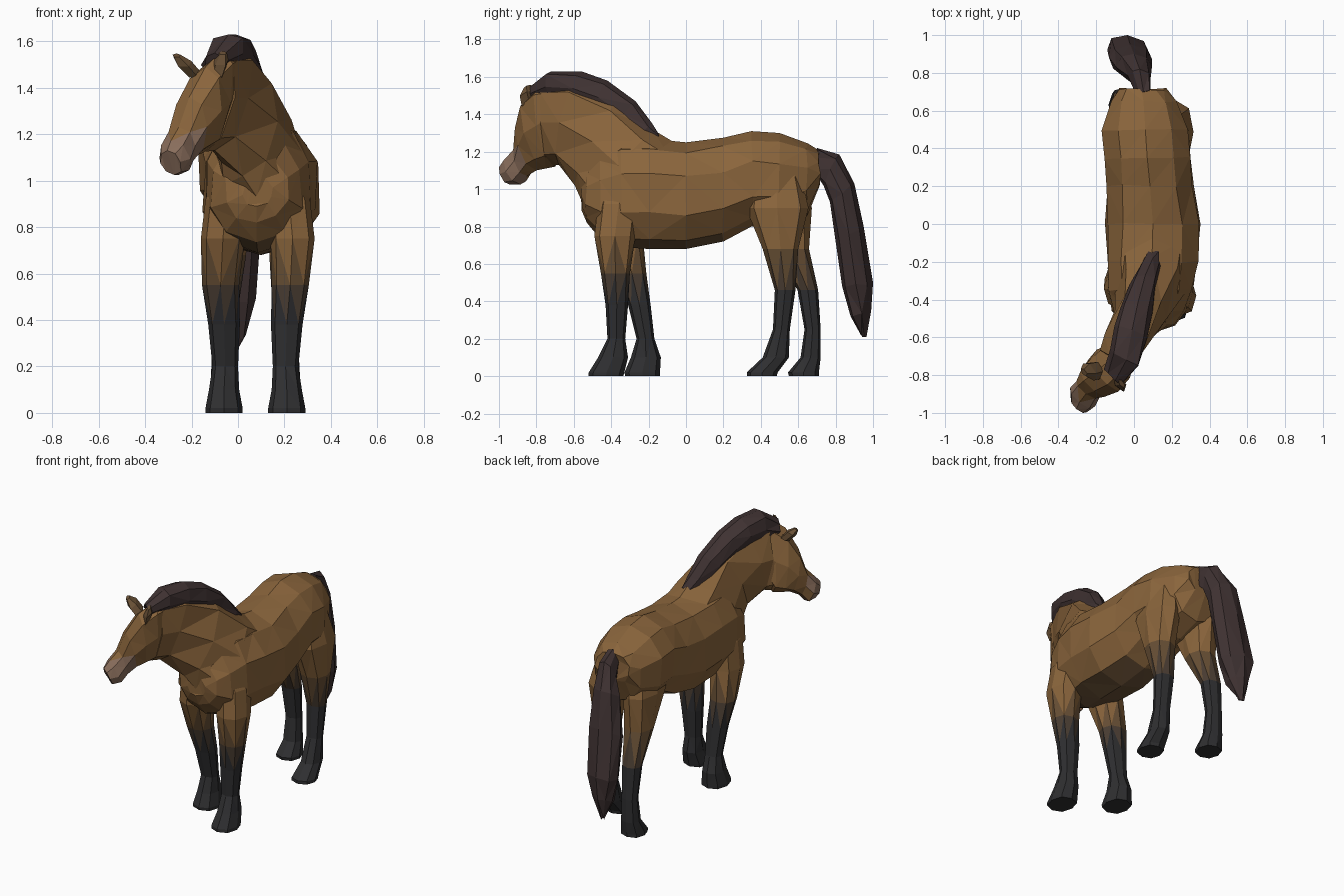
import bpy, bmesh, math, random
from mathutils import Vector

random.seed(4)


def mat(name, r, g, b):
    m = bpy.data.materials.new(name)
    m.diffuse_color = (r, g, b, 1)
    return m


COAT = mat("coat", .255, .13, .045)
SHADE = mat("coat_shade", .14, .08, .036)
DUSK = mat("coat_dusk", .07, .048, .033)
DARK = mat("dark_leg", .028, .028, .030)
HAIR = mat("hair", .05, .032, .032)
NOSE = mat("muzzle", .26, .16, .11)
MATS = [COAT, SHADE, DUSK, DARK, HAIR, NOSE]


def loft(name, rings, pick, n=8, power=.9, jitter=0.0):
    """rings: (top point, bottom point, half width, yaw degrees)"""
    bm = bmesh.new()
    loops = []
    for top, bot, w, yaw in rings:
        t, b = Vector(top), Vector(bot)
        mid, half = (t + b) / 2, (t - b) / 2
        side = Vector((math.cos(math.radians(yaw)), math.sin(math.radians(yaw)), 0)) * w
        loop = []
        for i in range(n):
            a = math.tau * i / n
            c, s = math.cos(a), math.sin(a)
            c = math.copysign(abs(c) ** power, c)
            s = math.copysign(abs(s) ** power, s)
            p = mid + half * c + side * s
            if 0 < i and i != n // 2:
                p += Vector([random.uniform(-jitter, jitter) for _ in range(3)])
            loop.append(bm.verts.new(p))
        loops.append(loop)
    for l0, l1 in zip(loops, loops[1:]):
        for i in range(n):
            j = (i + 1) % n
            bm.faces.new((l0[i], l0[j], l1[j], l1[i]))
    bm.faces.new(loops[0])
    bm.faces.new(loops[-1])
    bmesh.ops.triangulate(bm, faces=bm.faces[:], quad_method='BEAUTY')
    bmesh.ops.recalc_face_normals(bm, faces=bm.faces[:])
    for f in bm.faces:
        f.material_index = MATS.index(pick(f.calc_center_median()))
    me = bpy.data.meshes.new(name)
    for m in MATS:
        me.materials.append(m)
    bm.to_mesh(me)
    bm.free()
    ob = bpy.data.objects.new(name, me)
    bpy.context.collection.objects.link(ob)
    return ob


# Barrel, rump and chest: y, centre x, half width, top z, bottom z
body = [(.715, .04, .13, 1.205, 1.02), (.65, .05, .18, 1.245, .86),
        (.5, .06, .235, 1.30, .80), (.35, .07, .235, 1.31, .80),
        (.2, .085, .235, 1.275, .72), (0, .10, .258, 1.25, .68),
        (-.2, .095, .252, 1.27, .68), (-.35, .085, .235, 1.27, .69),
        (-.46, .08, .20, 1.2, .735), (-.53, .08, .14, 1.10, .82),
        (-.56, .08, .07, 1.02, .89)]
loft("body", [((x, y, zt), (x, y, zb), w, 0) for y, x, w, zt, zb in body],
     lambda c: SHADE if c.z < .76 else COAT, n=10, jitter=.008)

# Neck and head, turning towards -x
neck = [((.1, -.03, 1.23), (.08, -.46, .80), .21, 0),
        ((.095, -.18, 1.32), (.08, -.555, .93), .19, 0),
        ((.05, -.36, 1.48), (.02, -.595, 1.02), .135, -10),
        ((0, -.58, 1.58), (-.10, -.68, 1.13), .11, -25),
        ((-.06, -.74, 1.58), (-.14, -.71, 1.125), .10, -35)]
loft("neck", neck, lambda c: COAT, jitter=.005)
head = [((-.03, -.68, 1.57), (-.11, -.68, 1.2), .08, -35),
        ((-.07, -.78, 1.56), (-.15, -.70, 1.12), .10, -37),
        ((-.14, -.85, 1.49), (-.18, -.75, 1.11), .11, -37),
        ((-.21, -.885, 1.36), (-.205, -.80, 1.10), .095, -37),
        ((-.255, -.90, 1.23), (-.235, -.85, 1.07), .075, -37),
        ((-.29, -.945, 1.17), (-.255, -.885, 1.025), .082, -37),
        ((-.305, -.98, 1.13), (-.275, -.945, 1.025), .055, -37)]
loft("head", head, lambda c: NOSE if c.y < -.86 and c.z < 1.2 else COAT, jitter=.003)

# Ears
for side, base, tip in (("left", (-.19, -.77, 1.46), (-.265, -.785, 1.54)),
                        ("right", (-.09, -.83, 1.46), (-.065, -.845, 1.55))):
    b, t = Vector(base), Vector(tip)
    out = Vector((0, .04, .02))
    loft("ear_" + side, [(b + out, b - out, .04, -37),
                         (b.lerp(t, .6) + out, b.lerp(t, .6) - out, .045, -37),
                         (t + out * .4, t - out * .4, .022, -37)],
         lambda c: SHADE, n=5)

# Mane over the crest
mane = [((.1, -.14, 1.285), (.09, -.2, 1.24), .035, 0),
        ((.1, -.18, 1.35), (.08, -.3, 1.26), .06, 0),
        ((.06, -.27, 1.47), (.04, -.38, 1.33), .07, -8),
        ((.02, -.42, 1.58), (.01, -.5, 1.40), .085, -12),
        ((-.01, -.56, 1.63), (-.02, -.58, 1.44), .095, -20),
        ((-.04, -.72, 1.63), (-.06, -.70, 1.46), .09, -30),
        ((-.10, -.83, 1.55), (-.11, -.78, 1.46), .06, -37)]
loft("mane", mane, lambda c: HAIR, jitter=.008)

# Tail
tail = [((.05, .70, 1.22), (.05, .68, 1.1), .035, 0),
        ((.03, .82, 1.185), (.04, .735, 1.02), .06, 0),
        ((.0, .90, 1.03), (.0, .77, .93), .095, 0),
        ((-.02, .95, .80), (-.02, .80, .72), .12, 0),
        ((-.035, 1.0, .50), (-.035, .835, .48), .105, 0),
        ((-.04, .99, .35), (-.04, .88, .32), .075, 0),
        ((-.05, .965, .21), (-.05, .935, .22), .02, 0)]
loft("tail", tail, lambda c: HAIR, jitter=.01)

# Legs: z, x, front y, back y, half width
front = [(1.04, .20, -.43, -.27, .05), (.92, .22, -.47, -.25, .09),
         (.75, .235, -.49, -.27, .095), (.55, .225, -.455, -.30, .08),
         (.38, .21, -.43, -.31, .068), (.2, .205, -.42, -.325, .055),
         (.1, .21, -.47, -.31, .065), (.02, .21, -.52, -.33, .08),
         (0, .21, -.52, -.335, .08)]
hind = [(1.14, .19, .36, .60, .06), (.9, .22, .32, .655, .095),
        (.68, .22, .41, .60, .085), (.46, .21, .475, .585, .062),
        (.25, .21, .465, .555, .052), (.1, .21, .41, .55, .06),
        (.02, .21, .325, .49, .075), (0, .21, .325, .485, .075)]


def leg_colour(c):
    return DARK if c.z < .44 else DUSK if c.z < .55 else SHADE if c.z < .66 else COAT


for kind, rows, step in (("front", front, .195), ("hind", hind, .225)):
    for side in ("left", "right"):
        rings = []
        for z, x, yf, yb, w in rows:
            dy = 0
            if side == "right":          # mirrored leg stands further back
                x, dy = .15 - x, step * max(0, 1 - z)
                if z > .6:
                    x += .02
                    dy *= .8
            rings.append(((x, yf + dy, z), (x, min(yb + dy, .72), z), w, 0))
        loft(f"{kind}_leg_{side}", rings, leg_colour, power=.85)
